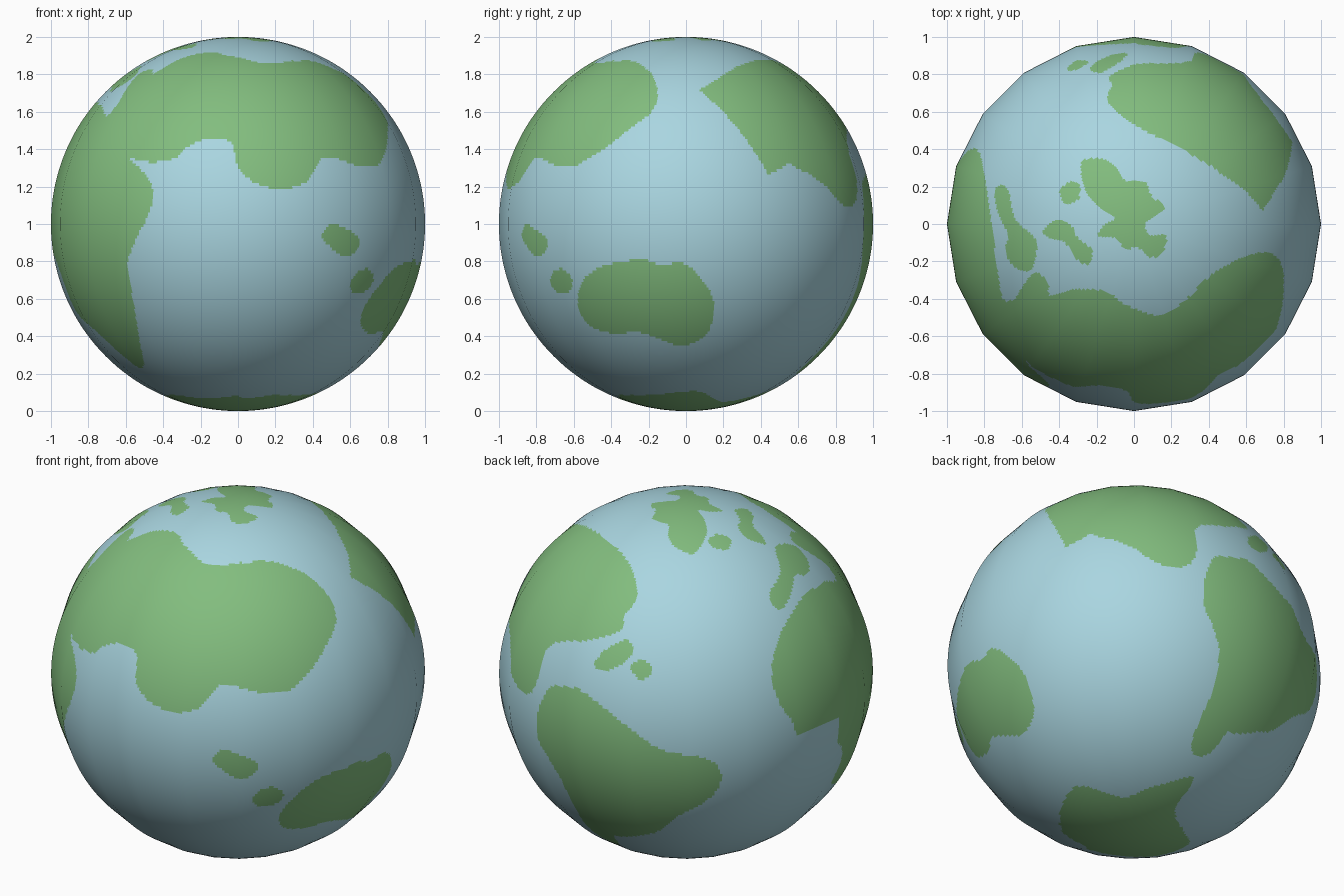
import bpy, bmesh, math
from mathutils import Vector

SIDES = 20            # flat sides of the globe seen from above
STEP = 2 * math.pi / SIDES


def material(name, rgb):
    m = bpy.data.materials.new(name)
    m.diffuse_color = (*rgb, 1)
    return m


def smooth(pts, n=4):
    """Closed rounded curve through the given outline points."""
    out = []
    for i in range(len(pts)):
        p0, p1, p2, p3 = (Vector(pts[(i + k) % len(pts)]) for k in (-1, 0, 1, 2))
        for j in range(n):
            t = j / n
            out.append(0.5 * (2 * p1 + (p2 - p0) * t + (2 * p0 - 5 * p1 + 4 * p2 - p3) * t * t
                              + (3 * p1 - p0 - 3 * p2 + p3) * t ** 3))
    return [(p.x, p.y) for p in out]


class Patch:
    """Land outline projected on to the globe from an azimuth and elevation."""

    def __init__(self, view, pts):
        a, e = (math.radians(d) for d in view)
        h = Vector((math.sin(a), -math.cos(a), 0))
        self.right = Vector((math.cos(a), math.sin(a), 0))
        self.up = -math.sin(e) * h + Vector((0, 0, math.cos(e)))
        self.out = math.cos(e) * h + Vector((0, 0, math.sin(e)))
        self.pts = smooth(pts)
        xs, ys = zip(*self.pts)
        self.box = min(xs), max(xs), min(ys), max(ys)

    def contains(self, p):
        if p.dot(self.out) < 0:
            return False
        x, y = p.dot(self.right), p.dot(self.up)
        b = self.box
        if not (b[0] < x < b[1] and b[2] < y < b[3]):
            return False
        inside = False
        x1, y1 = self.pts[-1]
        for x2, y2 in self.pts:
            if (y1 > y) != (y2 > y) and x < x1 + (y - y1) * (x2 - x1) / (y2 - y1):
                inside = not inside
            x1, y1 = x2, y2
        return inside


FRONT, RIGHT, TOP, BOTTOM = (0, 0), (90, 0), (0, 90), (0, -90)
BACK_LEFT, BACK_RIGHT = (215, 25), (140, -25)
land = []

# large eastern continent: south coast and the east coast of its south-west arm
land.append(Patch(FRONT, [
    (.73, .6), (.8, .5), (.77, .35), (.65, .31), (.5, .36), (.43, .33), (.36, .22), (.22, .19),
    (.09, .22), (0, .31), (-.04, .44), (-.18, .45), (-.27, .41), (-.34, .35), (-.47, .33),
    (-.58, .35), (-.5, .27), (-.45, .16), (-.48, .05), (-.55, -.09), (-.59, -.22), (-.56, -.41),
    (-.53, -.6), (-.51, -.77), (-.62, -.7), (-.75, -.58), (-.87, -.46), (-.97, -.2),
    (-1.05, .05), (-.95, .2), (-.85, .4), (-.5, .6), (-.3, .8), (.4, .8)]))
# its north coast
land.append(Patch(TOP, [
    (-.955, .31), (-.87, .4), (-.81, .31), (-.78, .13), (-.75, -.09), (-.73, -.25), (-.7, -.4),
    (-.64, -.4), (-.6, -.34), (-.53, -.26), (-.46, -.31), (-.45, -.38), (-.32, -.35),
    (-.15, -.36), (-.05, -.43), (.14, -.49), (.27, -.41), (.43, -.26), (.62, -.165),
    (.75, -.165), (.8, -.27), (.78, -.46), (.73, -.6), (.5, -.72), (.2, -.8), (0, -.8),
    (-.3, -.8), (-.6, -.6), (-.85, -.45), (-1.05, -.2), (-1.05, .2)]))
# its west coast
land.append(Patch(BACK_LEFT, [
    (.46, .04), (.476, -.107), (.545, -.187), (.69, -.23), (.81, -.2), (.86, -.24),
    (.866, -.36), (.82, -.56), (.93, -.63), (1.03, -.3), (1.05, 0), (.8, .2), (.58, .25), (.5, .17)]))

# north-western continent, west coast then east coast
land.append(Patch(RIGHT, [
    (.21, .74), (.22, .66), (.315, .58), (.41, .5), (.48, .4), (.61, .3), (.74, .21), (.82, .12),
    (.88, .09), (.915, .155), (.9, .29), (.85, .4), (.7, .6), (.5, .78), (.4, .84), (.27, .84)]))
land.append(Patch(BACK_LEFT, [
    (-.51, .17), (-.35, .225), (-.33, .3), (-.26, .41), (-.3, .57), (-.4, .69), (-.57, .79),
    (-.7, .74), (-.86, .55), (-.945, .3), (-.925, .1), (-.89, -.07), (-.845, -.11),
    (-.8, -.05), (-.775, .065), (-.7, .155)]))

# south-western continent, main body then southern tip
land.append(Patch(BACK_LEFT, [
    (-.67, -.075), (-.73, -.085), (-.79, -.2), (-.797, -.31), (-.74, -.44), (-.65, -.55),
    (-.54, -.685), (-.43, -.83), (-.36, -.88), (-.165, -.86), (-.06, -.78), (.1, -.695),
    (.18, -.61), (.18, -.52), (.1, -.46), (-.03, -.44), (-.165, -.4), (-.33, -.28),
    (-.46, -.175), (-.57, -.095)]))
land.append(Patch(BACK_RIGHT, [
    (.38, .33), (.42, .17), (.455, .04), (.43, -.15), (.35, -.34), (.31, -.445), (.325, -.52),
    (.41, -.5), (.487, -.405), (.54, -.34), (.65, -.34), (.83, -.26), (.8, 0), (.65, .3)]))

# southern island continent
land.append(Patch(RIGHT, [
    (-.58, -.41), (-.55, -.3), (-.43, -.22), (-.245, -.19), (-.14, -.215), (-.02, -.21),
    (.06, -.27), (.14, -.39), (.145, -.51), (.09, -.61), (-.03, -.65), (-.165, -.605),
    (-.245, -.58), (-.43, -.58), (-.54, -.52)]))

# south polar land
land.append(Patch(BOTTOM, [
    (.35, .2), (.44, .01), (.41, -.1), (.235, -.2), (.17, -.335), (.02, -.49), (-.02, -.45),
    (-.05, -.28), (-.23, -.14), (-.38, 0), (-.35, .2), (-.23, .29), (-.02, .39), (.04, .36), (.2, .35)]))

# north polar land
land.append(Patch(TOP, [
    (-.28, .33), (-.18, .35), (-.1, .31), (-.05, .235), (.06, .225), (.09, .155), (.165, .09),
    (.11, .04), (.06, 0), (.085, -.06), (.17, -.06), (.155, -.15), (.085, -.18), (.03, -.13),
    (-.05, -.13), (-.1, -.075), (-.19, -.065), (-.155, 0), (-.1, .03), (-.18, .085), (-.26, .18)]))

# small islands
land.append(Patch(TOP, [(-.395, .18), (-.34, .225), (-.29, .21), (-.3, .13), (-.37, .11)]))
land.append(Patch(TOP, [
    (-.49, -.04), (-.42, .02), (-.34, -.005), (-.3, -.075), (-.225, -.14), (-.245, -.22),
    (-.315, -.18), (-.37, -.1), (-.45, -.075)]))
land.append(Patch(TOP, [
    (-.745, .18), (-.7, .21), (-.665, .155), (-.65, .065), (-.61, -.005), (-.53, -.075),
    (-.525, -.18), (-.565, -.255), (-.65, -.22), (-.69, -.14), (-.675, -.06), (-.73, .065)]))
land.append(Patch(BACK_LEFT, [
    (-.49, .04), (-.43, .12), (-.33, .17), (-.28, .13), (-.325, .055), (-.44, .005)]))
land.append(Patch(BACK_LEFT, [(-.295, .02), (-.24, .07), (-.18, .015), (-.235, -.045)]))
land.append(Patch(FRONT, [
    (.45, -.06), (.49, -.005), (.57, -.02), (.645, -.075), (.625, -.155), (.545, -.165), (.48, -.11)]))
land.append(Patch(FRONT, [
    (.6, -.34), (.625, -.27), (.695, -.24), (.725, -.29), (.695, -.35), (.625, -.375)]))

# globe: fine sphere flattened sideways on to twenty sides
bm = bmesh.new()
bmesh.ops.create_uvsphere(bm, u_segments=480, v_segments=200, radius=1)
normals = [v.co.normalized() for v in bm.verts]
for v in bm.verts:
    off = math.atan2(v.co.y, v.co.x) % STEP - STEP / 2
    k = math.cos(STEP / 2) / math.cos(off)
    v.co.x *= k
    v.co.y *= k
for f in bm.faces:
    f.smooth = True
    c = f.calc_center_median()
    f.material_index = int(any(p.contains(c) for p in land))
bmesh.ops.translate(bm, verts=bm.verts, vec=(0, 0, 1))

mesh = bpy.data.meshes.new("globe")
bm.to_mesh(mesh)
bm.free()
mesh.materials.append(material("sea_blue", (.40, .67, .75)))
mesh.materials.append(material("land_green", (.225, .51, .21)))
mesh.normals_split_custom_set_from_vertices(normals)   # round shading over the sides
globe = bpy.data.objects.new("globe", mesh)
bpy.context.collection.objects.link(globe)
